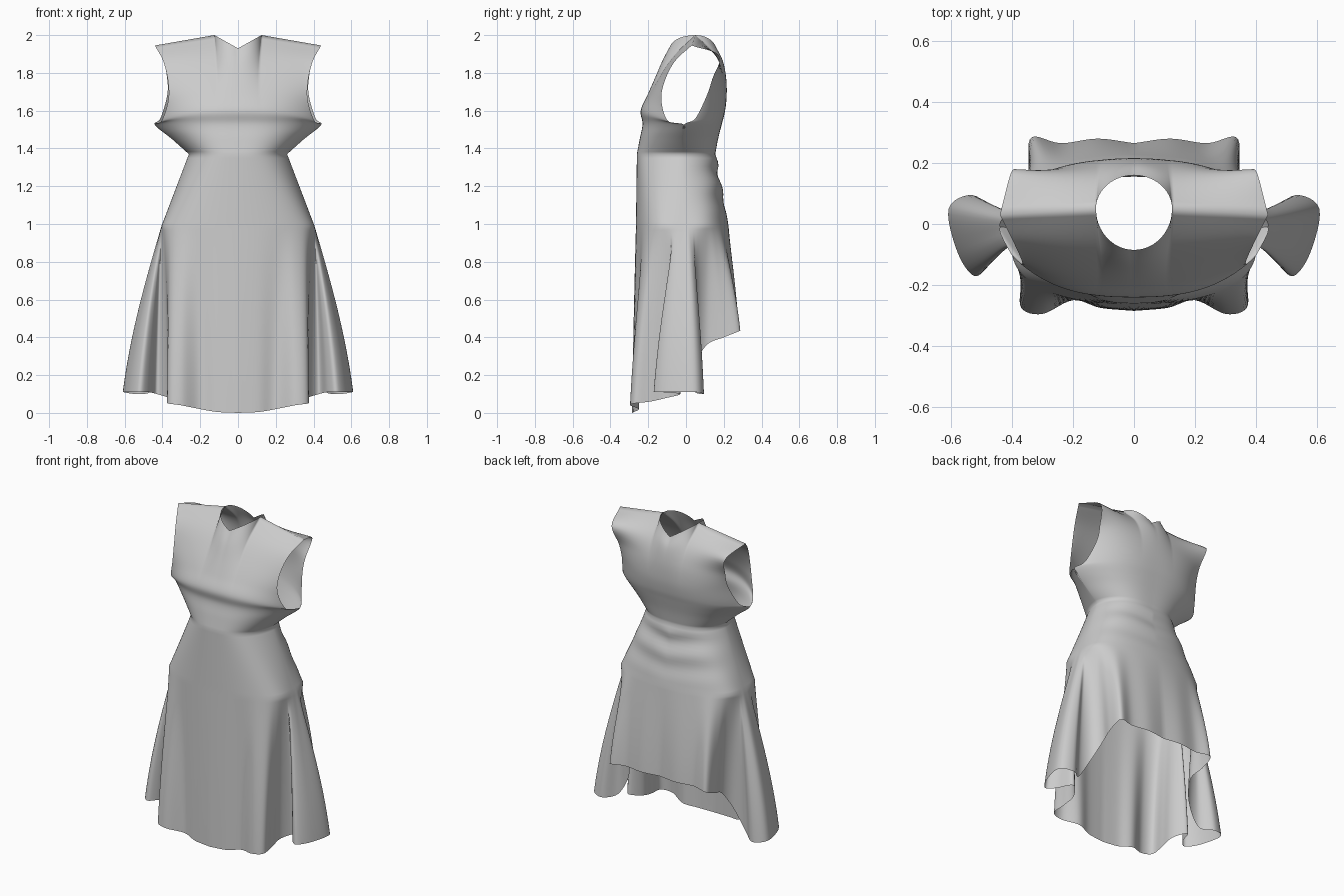
import bpy, bmesh
from math import sin, cos, pi
from mathutils import Vector

if "Cube" in bpy.data.objects:
    bpy.data.objects.remove(bpy.data.objects["Cube"])

N = 60          # samples from centre line to side seam
NECK_END = 0.2  # share of the top edge that belongs to the neckline


def spline(pts, t):
    """Catmull-Rom through pts, t in 0..1"""
    n = len(pts) - 1
    f = min(max(t, 0), 1) * n
    i = min(int(f), n - 1)
    f -= i
    p1, p2 = Vector(pts[i]), Vector(pts[i + 1])
    p0 = Vector(pts[i - 1]) if i else 2 * p1 - p2
    p3 = Vector(pts[i + 2]) if i + 2 <= n else 2 * p2 - p1
    return p1 + 0.5 * f * (p2 - p0 + f * (2 * p0 - 5 * p1 + 4 * p2 - p3 + f * (3 * (p1 - p2) + p3 - p0)))


def mesh_object(name, sheets):
    """Each sheet is a grid of points for x >= 0; mirrored and welded"""
    bm = bmesh.new()
    for grid in sheets:
        for sx in (1, -1):
            vs = [[bm.verts.new((p.x * sx, p.y, p.z)) for p in row] for row in grid]
            for r0, r1 in zip(vs, vs[1:]):
                for k in range(len(r0) - 1):
                    bm.faces.new((r0[k], r0[k + 1], r1[k + 1], r1[k]))
    bmesh.ops.remove_doubles(bm, verts=bm.verts, dist=0.0003)
    bmesh.ops.recalc_face_normals(bm, faces=bm.faces)
    me = bpy.data.meshes.new(name)
    bm.to_mesh(me)
    bm.free()
    for p in me.polygons:
        p.use_smooth = True
    ob = bpy.data.objects.new(name, me)
    bpy.context.collection.objects.link(ob)
    return ob


# Bodice outlines: shared side seam, then armhole edge up to the shoulder tip
SEAM = [(.26, -.02, 1.37), (.35, -.02, 1.45), (.44, -.01, 1.525)]
TIP = [(.44, .03, 1.945)]
EDGE = {
    'front': SEAM + [(.405, -.095, 1.545), (.37, -.13, 1.65), (.37, -.115, 1.75), (.395, -.06, 1.86)] + TIP,
    'back': SEAM + [(.41, .05, 1.56), (.375, .11, 1.68), (.375, .14, 1.77), (.40, .175, 1.89)] + TIP,
}
CENTRE = {
    'front': [(0, -.26, 1.37), (0, -.245, 1.45), (0, -.23, 1.53), (0, -.24, 1.6),
              (0, -.205, 1.68), (0, -.165, 1.77), (0, -.125, 1.86), (0, -.085, 1.93)],
    'back': [(0, .155, 1.37), (0, .17, 1.45), (0, .19, 1.53), (0, .205, 1.59),
             (0, .215, 1.67), (0, .213, 1.77), (0, .195, 1.86), (0, .16, 1.92)],
}


def bodice_base(side, a, v):
    c, e = spline(CENTRE[side], v), spline(EDGE[side], v)
    u = sin(a * pi / 2)
    q = 0.6 + 0.3 * min(v / 0.25, 1)
    s = max(1 - u ** 2.8, 0) ** q
    p = e + (c - e) * s
    p.x = e.x * u
    return p


def top_edge(side, a):
    """Neckline followed by the shoulder line"""
    neck = Vector((.125, .05, 2.0))
    if a <= NECK_END:
        w = a / NECK_END * pi / 2
        c = Vector(CENTRE[side][-1])
        return Vector((.125 * sin(w), .05 + (c.y - .05) * cos(w), c.z + (2 - c.z) * sin(w)))
    return neck.lerp(Vector(TIP[0]), (a - NECK_END) / (1 - NECK_END))


def bodice(side, a, v):
    power = 5 if side == 'front' else 7
    return bodice_base(side, a, v) + (top_edge(side, a) - bodice_base(side, a, 1)) * v ** power


# Skirt hem from front centre, round the side fold, to the shorter back centre
HEM = [(0, -.285, 0), (.11, -.275, .005), (.2, -.25, .02), (.30, -.295, .04), (.37, -.275, .05),
       (.37, -.19, .06), (.37, -.10, .08), (.43, -.03, .10), (.475, -.13, .11), (.525, -.17, .11),
       (.58, -.09, .11), (.608, .05, .11), (.53, .095, .10), (.45, .04, .12), (.37, .05, .25),
       (.33, .11, .36), (.345, .2, .40), (.335, .285, .435), (.24, .265, .44), (.12, .28, .44), (0, .265, .44)]
Z_HIP = 0.99


def skirt(t, s):
    waist = bodice('front', 2 * t, 0) if t <= .5 else bodice('back', 2 - 2 * t, 0)
    # hip ring, with samples bunched at the side where the fold starts
    w = pi * (t + .135 * sin(2 * pi * t))
    c = cos(w)
    y = -.02 + (-.245 * c ** .6 if c > 0 else .245 * (-c) ** .6)
    hip = Vector((.405 * sin(w) if 0 < t < 1 else 0, y, Z_HIP))
    hem = spline(HEM, t)
    if s < .3:
        k = s / .3
        p = waist.lerp(hip, k)
        # gathered folds under the back of the waist
        back = max(-c, 0) ** .5
        p.y += .012 * back * sin(k * 5 * pi + 1.2 * sin(waist.x * 9)) * (1 - k) * min(k * 6, 1)
        return p
    k = (s - .3) / .7
    p = hip.lerp(hem, .45 * sin(k * pi / 2) + .55 * k)
    p.z = Z_HIP + (hem.z - Z_HIP) * k
    return p


# One seamless garment: front and back bodice panels plus the skirt
ROWS, SROWS = 42, 60
sheets = [[[bodice(side, i / N, j / ROWS) for i in range(N + 1)]
           for j in range(ROWS + 1)] for side in ('front', 'back')]
sheets.append([[skirt(i / (2 * N), j / SROWS) for i in range(2 * N + 1)]
               for j in range(SROWS + 1)])
mesh_object('dress', sheets)
